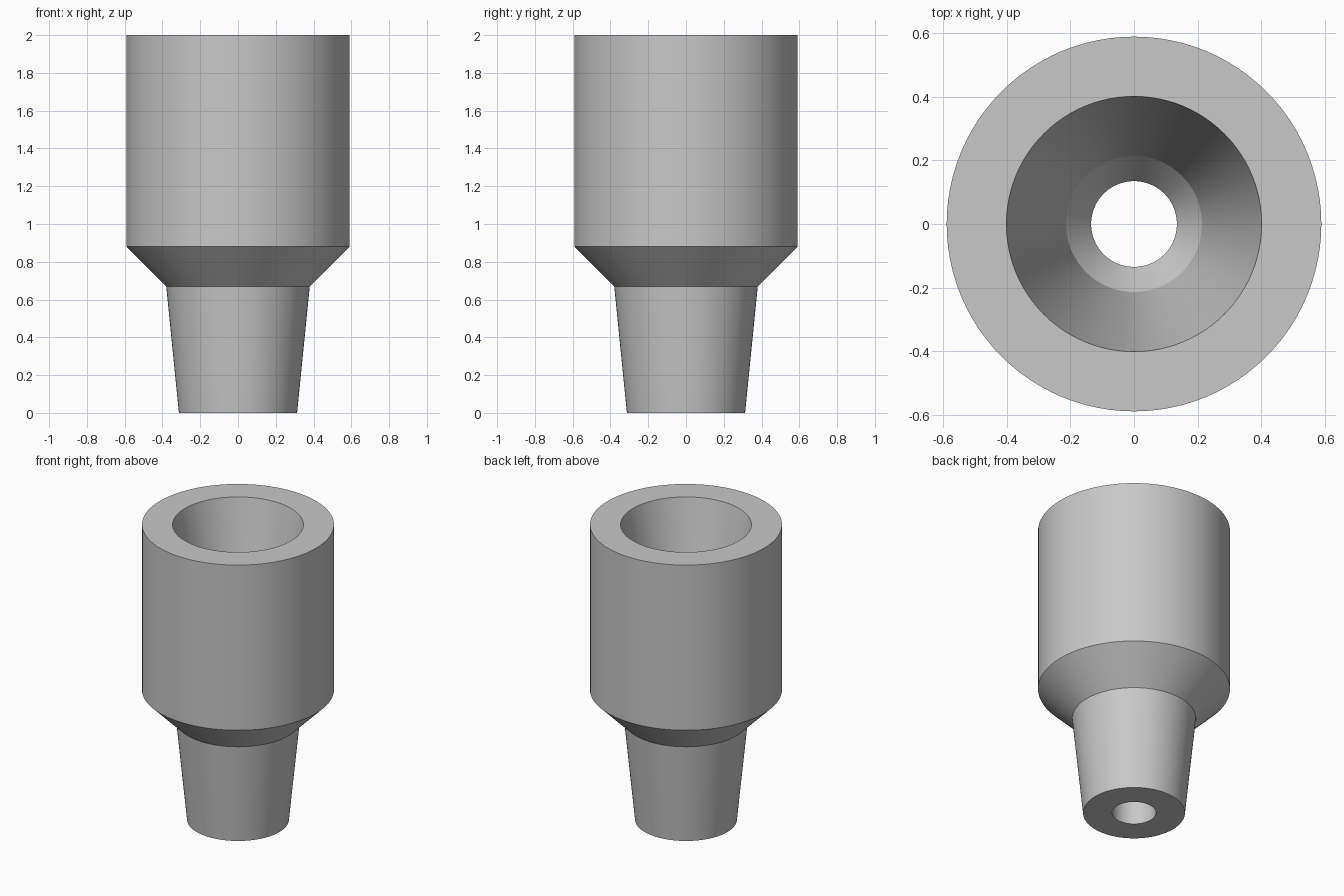
import bpy
import bmesh
from math import cos, sin, tau, radians

SIDES = 96

cube = bpy.data.objects.get("Cube")
if cube:
    bpy.data.objects.remove(cube, do_unlink=True)

# Plain grey material
grey = bpy.data.materials.new("light_grey")
grey.use_nodes = True
colour = (0.58, 0.58, 0.58, 1)
grey.diffuse_color = colour
grey.node_tree.nodes["Principled BSDF"].inputs["Base Color"].default_value = colour


def lathe(name, profile, material):
    """Spin a closed (radius, height) profile about the z axis."""
    bm = bmesh.new()
    rings = [[bm.verts.new((r * cos(tau * i / SIDES), r * sin(tau * i / SIDES), z))
              for i in range(SIDES)] for r, z in profile]
    for a, b in zip(rings, rings[1:] + rings[:1]):
        for i in range(SIDES):
            j = (i + 1) % SIDES
            bm.faces.new((a[i], a[j], b[j], b[i]))
    bmesh.ops.recalc_face_normals(bm, faces=bm.faces)
    mesh = bpy.data.meshes.new(name)
    bm.to_mesh(mesh)
    bm.free()
    mesh.materials.append(material)
    obj = bpy.data.objects.new(name, mesh)
    bpy.context.collection.objects.link(obj)
    bpy.context.view_layer.objects.active = obj
    obj.select_set(True)
    bpy.ops.object.shade_smooth_by_angle(angle=radians(15))
    obj.select_set(False)
    return obj


# Outer wall: tapered spigot, shoulder and straight socket body
outer = [(0.313, 0), (0.38, 0.67), (0.59, 0.88), (0.59, 2)]
# Inner wall: tapered socket, funnel and straight bore
inner = [(0.402, 2), (0.214, 1.08), (0.135, 0.97), (0.135, 0)]
lathe("tapered_adapter", outer + inner, grey)
